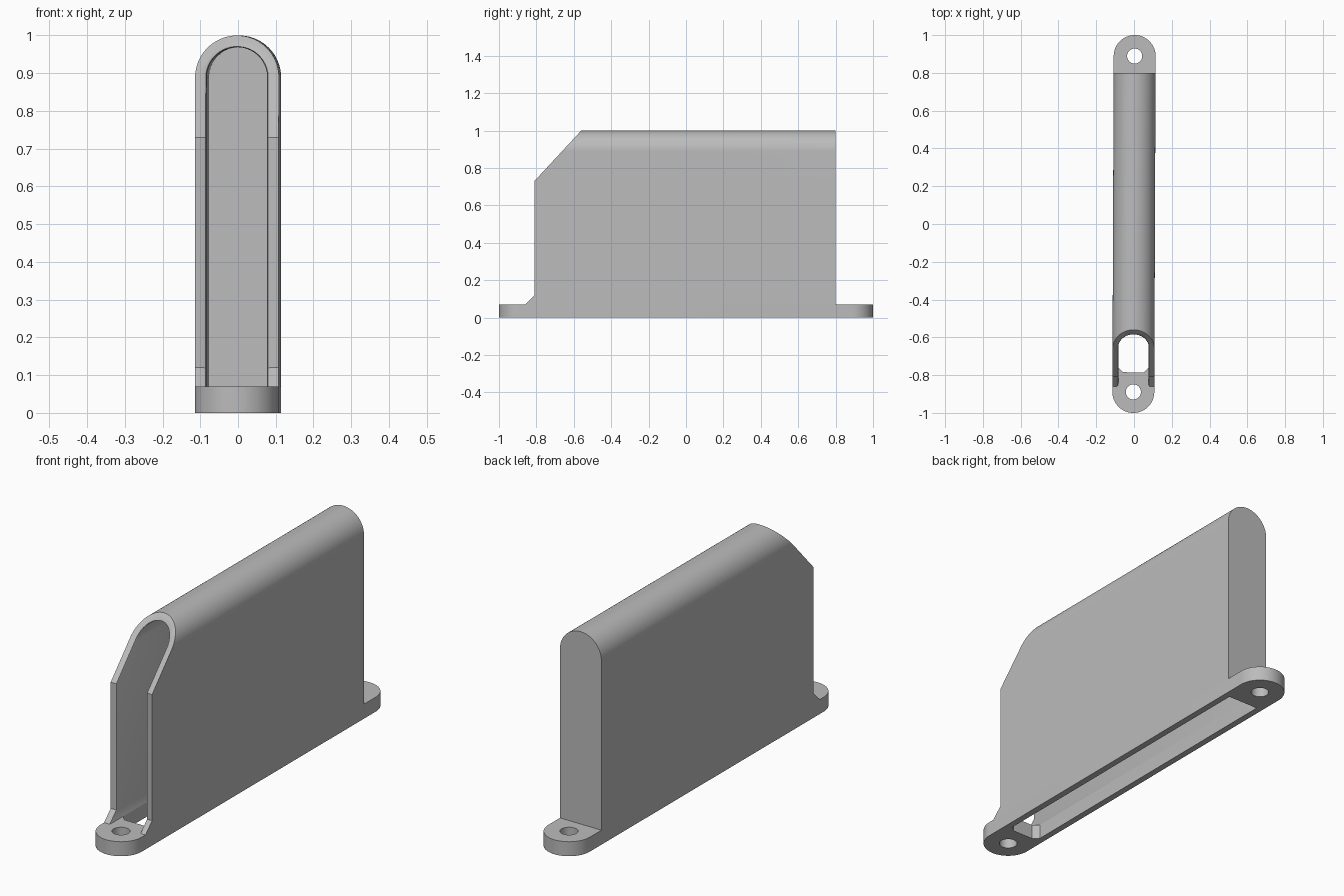
import bpy, bmesh, math
from mathutils import Vector, Matrix

cube = bpy.data.objects.get("Cube")
if cube:
    bpy.data.objects.remove(cube)

HALF_W, INNER, BASE, ARCH_Z, END = 0.111, 0.08, 0.07, 0.889, 0.889
SEGS = 40

grey = bpy.data.materials.new("plain grey")
grey.use_nodes = True
colour = (0.5, 0.5, 0.5, 1)
grey.diffuse_color = colour
grey.node_tree.nodes["Principled BSDF"].inputs["Base Color"].default_value = colour


def arc(cx, cy, r, start, end, n=SEGS):
    return [(cx + r * math.cos(start + (end - start) * i / n),
             cy + r * math.sin(start + (end - start) * i / n)) for i in range(n + 1)]


def prism(name, outline, axis, lo, hi):
    """Extrude a 2D outline along one axis (0 = x, 1 = y, 2 = z)."""
    place = {0: lambda a, b, t: (t, a, b),
             1: lambda a, b, t: (a, t, b),
             2: lambda a, b, t: (a, b, t)}[axis]
    bm = bmesh.new()
    face = bm.faces.new([bm.verts.new(place(a, b, lo)) for a, b in outline])
    out = bmesh.ops.extrude_face_region(bm, geom=[face])
    step = Vector(place(0, 0, hi - lo))
    bmesh.ops.translate(bm, vec=step, verts=[v for v in out["geom"]
                                             if isinstance(v, bmesh.types.BMVert)])
    bmesh.ops.recalc_face_normals(bm, faces=bm.faces)
    mesh = bpy.data.meshes.new(name)
    bm.to_mesh(mesh)
    bm.free()
    mesh.materials.append(grey)
    obj = bpy.data.objects.new(name, mesh)
    bpy.context.collection.objects.link(obj)
    return obj


def carve(obj, tool, operation="DIFFERENCE"):
    mod = obj.modifiers.new("carve", "BOOLEAN")
    mod.object, mod.operation, mod.solver = tool, operation, "EXACT"
    bpy.context.view_layer.objects.active = obj
    bpy.ops.object.modifier_apply(modifier=mod.name)
    bpy.data.objects.remove(tool)


def arch(name, r, floor, y0, y1):
    outline = [(-r, floor), (r, floor)] + arc(0, ARCH_Z, r, 0, math.pi)
    return prism(name, outline, 1, y0, y1)


# Mounting plate with rounded ends, two screw holes and a long slot
outline = arc(0, END, HALF_W, 0, math.pi) + arc(0, -END, HALF_W, math.pi, 2 * math.pi)
plate = prism("mounting_plate", outline, 2, 0, BASE)
for y in (-END, END):
    carve(plate, prism("hole_cutter", arc(0, y, 0.04, 0, 2 * math.pi)[:-1], 2, -1, 1))
c = 0.025
slot = [(INNER, 0.77), (-INNER, 0.77), (-INNER, c - 0.785), (c - INNER, -0.785),
        (INNER - c, -0.785), (INNER, c - 0.785)]
carve(plate, prism("slot_cutter", slot, 2, -1, 1))

# Arched hood, trimmed to its side profile and hollowed from the front
hood = arch("arched_hood", HALF_W, BASE, -0.95, 0.8)
side = [(-0.865, BASE - 0.005), (-0.81, 0.12), (-0.81, 0.73), (-0.56, 1.0),
        (-0.375, 1.2), (1, 1.2), (1, BASE - 0.005)]
carve(hood, prism("side_cutter", side, 0, -1, 1), "INTERSECT")
carve(hood, arch("cavity_cutter", INNER, -0.5, -2, 0.77))

# Small chamfer along the inner edge of the open rim
bm = bmesh.new()
bm.from_mesh(hood.data)
bmesh.ops.remove_doubles(bm, verts=bm.verts, dist=0.0001)


def on_inner(v):
    return math.hypot(v.co.x, max(v.co.z - ARCH_Z, 0)) < INNER + 0.002


rim = [e for e in bm.edges if len(e.link_faces) == 2
       and all(on_inner(v) and v.co.y < 0 for v in e.verts)
       and sorted(f.normal.y < -0.3 for f in e.link_faces) == [False, True]
       and all(abs(f.normal.z) < 0.99 or f.calc_center_median().z > BASE + 0.01
               for f in e.link_faces)]
bmesh.ops.bevel(bm, geom=rim, offset=0.009, segments=2, profile=0.5, affect="EDGES")
bm.to_mesh(hood.data)
bm.free()

# Shading and the slight turn about the vertical axis
for obj in (plate, hood):
    obj.data.transform(Matrix.Rotation(-0.004, 4, "Z"))
    bpy.ops.object.select_all(action="DESELECT")
    obj.select_set(True)
    bpy.context.view_layer.objects.active = obj
    bpy.ops.object.shade_smooth_by_angle(angle=math.radians(30))
